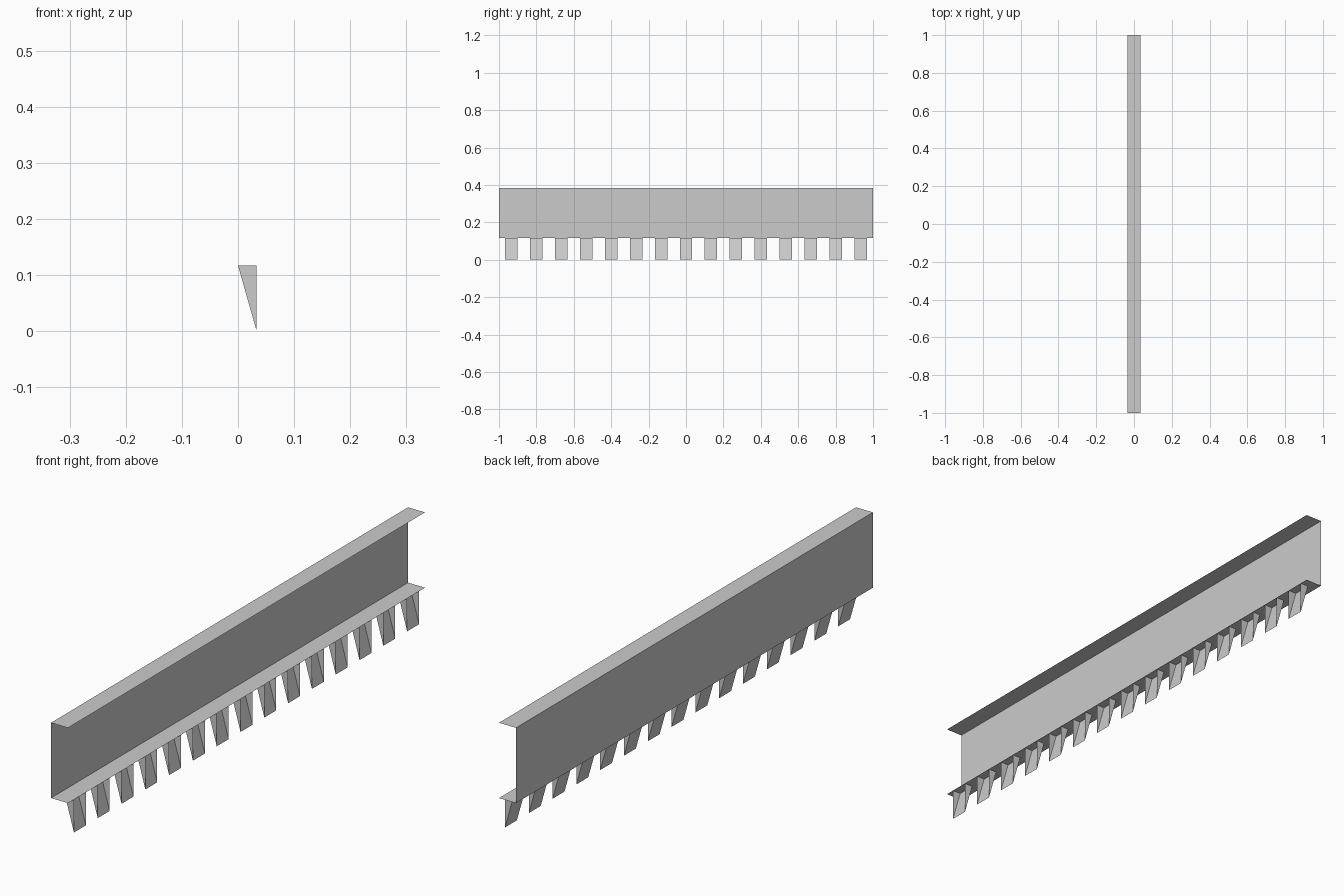
import bpy
import bmesh

cube = bpy.data.objects.get("Cube")
if cube:
    bpy.data.objects.remove(cube, do_unlink=True)

HALF_LEN = 1.0
HALF_W = 0.0333
BASE_Z = 0.117
TOP_Z = 0.384
TEETH = 15
PITCH = 2 * HALF_LEN / TEETH
TOOTH_HALF = PITCH / 4

grey = bpy.data.materials.new("light grey")
grey.use_nodes = True
colour = (0.6, 0.6, 0.6, 1.0)
grey.diffuse_color = colour
grey.node_tree.nodes["Principled BSDF"].inputs["Base Color"].default_value = colour


def sheet_object(name, bm):
    mesh = bpy.data.meshes.new(name)
    bm.to_mesh(mesh)
    bm.free()
    mesh.materials.append(grey)
    obj = bpy.data.objects.new(name, mesh)
    bpy.context.collection.objects.link(obj)
    return obj


def sweep(bm, profile, y0, y1):
    """Stretch an open (x, z) profile along y; return both end rows."""
    front = [bm.verts.new((x, y0, z)) for x, z in profile]
    back = [bm.verts.new((x, y1, z)) for x, z in profile]
    for i in range(len(profile) - 1):
        bm.faces.new((front[i], back[i], back[i + 1], front[i + 1]))
    return front, back


# Thin channel: web on one side, a flange above and below
bm = bmesh.new()
sweep(bm, [(HALF_W, BASE_Z), (-HALF_W, BASE_Z), (-HALF_W, TOP_Z), (HALF_W, TOP_Z)],
      -HALF_LEN, HALF_LEN)
sheet_object("channel", bm)

# Wedge teeth under the lower flange: sloped back, two side gussets, open outer side
for n in range(TEETH):
    y = -HALF_LEN + PITCH * (n + 0.5)
    bm = bmesh.new()
    ends = sweep(bm, [(HALF_W, 0), (0, BASE_Z)], y - TOOTH_HALF, y + TOOTH_HALF)
    for (tip, root), side in zip(ends, (-1, 1)):
        corner = bm.verts.new((HALF_W, y + side * TOOTH_HALF, BASE_Z))
        bm.faces.new((tip, corner, root))
    bmesh.ops.recalc_face_normals(bm, faces=bm.faces)
    sheet_object(f"tooth_{n + 1}", bm)
